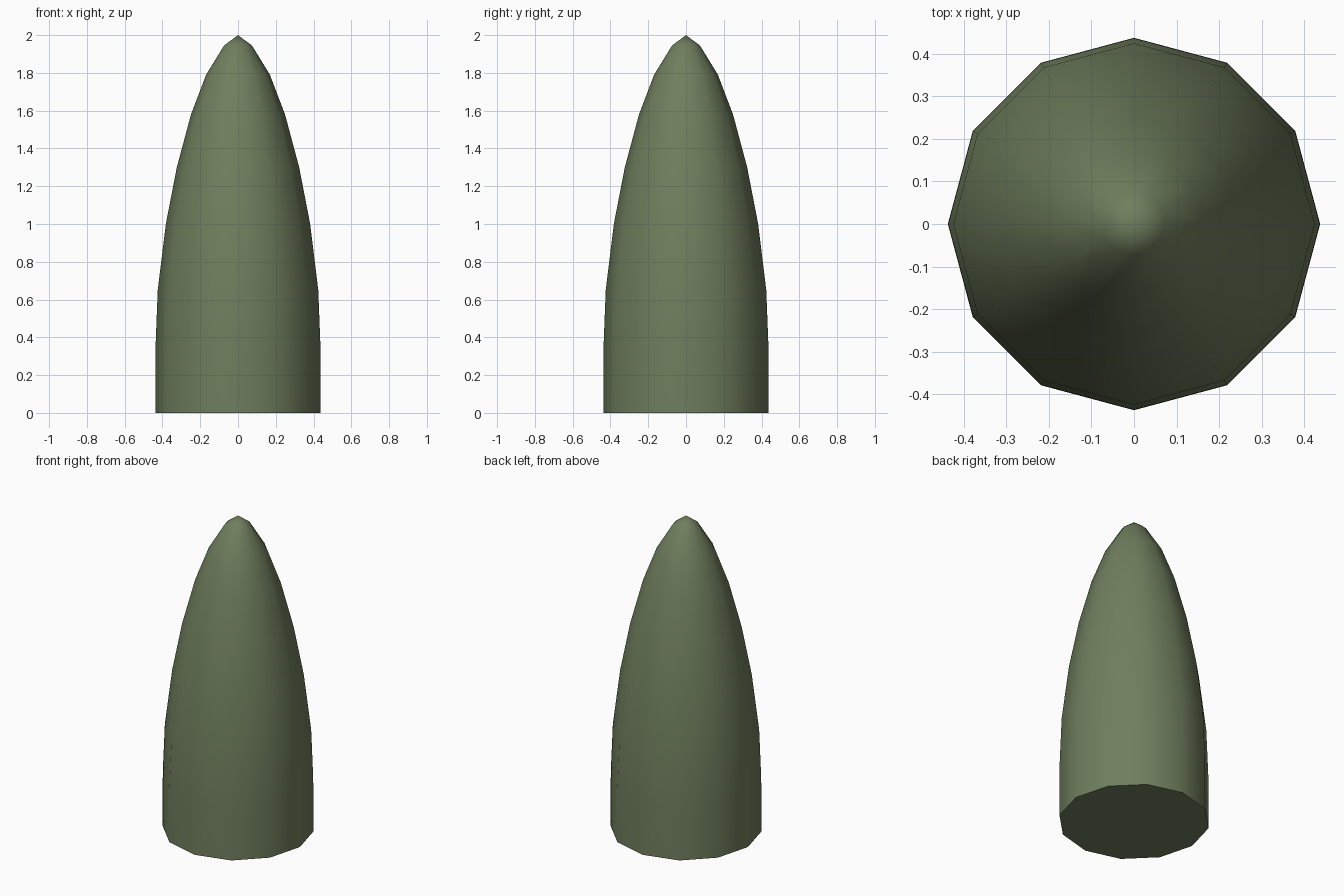
import bpy, bmesh, math

if "Cube" in bpy.data.objects:
    bpy.data.objects.remove(bpy.data.objects["Cube"])

SIDES = 12
# Profile as (radius, height), from the base up to just below the tip
PROFILE = [(0.438, 0), (0.437, 0.34), (0.425, 0.65), (0.382, 1.0),
           (0.324, 1.3), (0.249, 1.58), (0.169, 1.79), (0.074, 1.945)]

bm = bmesh.new()

# Rings of the pointed body
rings = []
for r, z in PROFILE:
    rings.append([bm.verts.new((r * math.cos(math.tau * i / SIDES),
                                r * math.sin(math.tau * i / SIDES), z))
                  for i in range(SIDES)])
tip = bm.verts.new((0, 0, 2))

# Side walls, tip fan and flat base
for i in range(SIDES):
    j = (i + 1) % SIDES
    for low, high in zip(rings, rings[1:]):
        bm.faces.new((low[i], low[j], high[j], high[i]))
    bm.faces.new((rings[-1][i], rings[-1][j], tip))
bm.faces.new(rings[0][::-1])

mesh = bpy.data.meshes.new("pointed_body")
bm.to_mesh(mesh)
bm.free()
body = bpy.data.objects.new("pointed_body", mesh)
bpy.context.collection.objects.link(body)

# Olive green material
mat = bpy.data.materials.new("olive_green")
mat.diffuse_color = (0.16, 0.21, 0.11, 1)
mat.use_nodes = True
mat.node_tree.nodes["Principled BSDF"].inputs["Base Color"].default_value = mat.diffuse_color
mesh.materials.append(mat)

# Smooth sides, sharp base edge
bpy.context.view_layer.objects.active = body
body.select_set(True)
bpy.ops.object.shade_smooth_by_angle(angle=math.radians(45))
